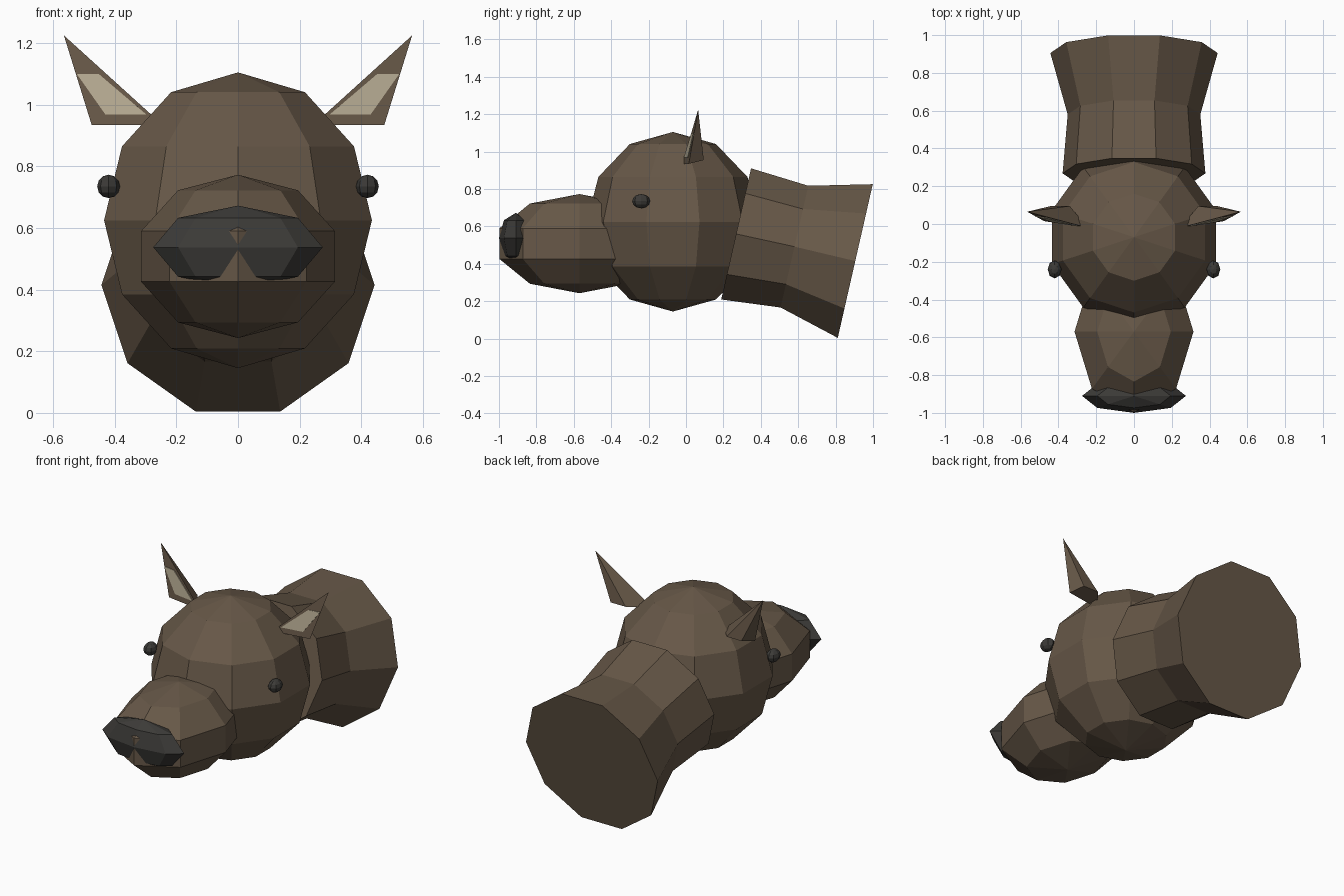
import bpy
import bmesh
from math import sin, cos, pi
from mathutils import Vector

if "Cube" in bpy.data.objects:
    bpy.data.objects.remove(bpy.data.objects["Cube"])


def material(name, rgb):
    m = bpy.data.materials.new(name)
    m.diffuse_color = (*rgb, 1)
    m.use_nodes = True
    m.node_tree.nodes["Principled BSDF"].inputs["Base Color"].default_value = m.diffuse_color
    return m


BROWN = material("brown_hide", (0.135, 0.097, 0.064))
DARK = material("charcoal", (0.045, 0.043, 0.039))
CREAM = material("cream_inner_ear", (0.47, 0.41, 0.29))


def finish(name, bm, mat):
    bmesh.ops.recalc_face_normals(bm, faces=bm.faces)
    me = bpy.data.meshes.new(name)
    bm.to_mesh(me)
    bm.free()
    me.materials.append(mat)
    ob = bpy.data.objects.new(name, me)
    bpy.context.collection.objects.link(ob)
    return ob


def loft(name, rings, mat):
    """Skin a list of rings; a ring of one point is a pole, open ends are capped."""
    bm = bmesh.new()
    vs = [[bm.verts.new(p) for p in r] for r in rings]
    for a, b in zip(vs, vs[1:]):
        n = max(len(a), len(b))
        for i in range(n):
            j = (i + 1) % n
            quad = [a[i % len(a)], a[j % len(a)], b[j % len(b)], b[i % len(b)]]
            bm.faces.new(list(dict.fromkeys(quad)))
    for end in (vs[0], vs[-1]):
        if len(end) > 2:
            bm.faces.new(end)
    return finish(name, bm, mat)


def ball(name, c, r, segs, rows, mat):
    """Faceted ellipsoid with vertical poles and a vertex column facing front."""
    c = Vector(c)
    rings = [[c + Vector((0, 0, r[2]))]]
    for k in range(1, rows):
        t = pi * k / rows
        rings.append([c + Vector((r[0] * sin(t) * sin(2 * pi * i / segs),
                                  -r[1] * sin(t) * cos(2 * pi * i / segs),
                                  r[2] * cos(t))) for i in range(segs)])
    rings.append([c - Vector((0, 0, r[2]))])
    return loft(name, rings, mat)


# Head, muzzle and nose
ball("head", (0, -0.07, 0.625), (0.457, 0.46, 0.48), 10, 6, BROWN)
ball("muzzle", (0, -0.57, 0.508), (0.331, 0.45, 0.265), 8, 5, BROWN)
ball("nose", (0, -0.91, 0.5375), (0.275, 0.09, 0.135), 8, 4, DARK)

# Neck: three tilted ten-sided rings (centre y, centre z, radius)
up = Vector((0, 0.222, 0.975))
side = Vector((1, 0, 0))
neck = []
for y, z, r in ((0.268, 0.56, 0.378), (0.58, 0.492, 0.351), (0.905, 0.415, 0.443)):
    neck.append([Vector((0, y, z)) + side * r * cos(pi * i / 5) + up * r * sin(pi * i / 5)
                 for i in range(10)])
loft("neck", neck, BROWN)

# Ears and eyes, one per side
for s, label in ((-1, "left"), (1, "right")):
    ball(label + "_eye", (s * 0.42, -0.24, 0.735), (0.037, 0.048, 0.038), 8, 6, DARK)

    tip = Vector((s * 0.565, 0.065, 1.225))
    outer = Vector((s * 0.475, 0.015, 0.935))
    inner = Vector((s * 0.245, -0.02, 0.935))
    base = [outer, inner, Vector((s * 0.34, 0.095, 0.955)), Vector((s * 0.44, 0.095, 0.955))]
    loft(label + "_ear", [base, [tip]], BROWN)

    # Thin pale plate lying on the front of the ear
    normal = (inner - outer).cross(tip - outer).normalized()
    if normal.y > 0:
        normal = -normal
    plate = []
    for x, z in ((0.452, 1.1), (0.523, 1.1), (0.43, 0.968), (0.297, 0.968)):
        y = outer.y - (normal.x * (s * x - outer.x) + normal.z * (z - outer.z)) / normal.y
        plate.append(Vector((s * x, y, z)))
    loft(label + "_inner_ear", [[p - normal * 0.002 for p in plate],
                                [p + normal * 0.004 for p in plate]], CREAM)
